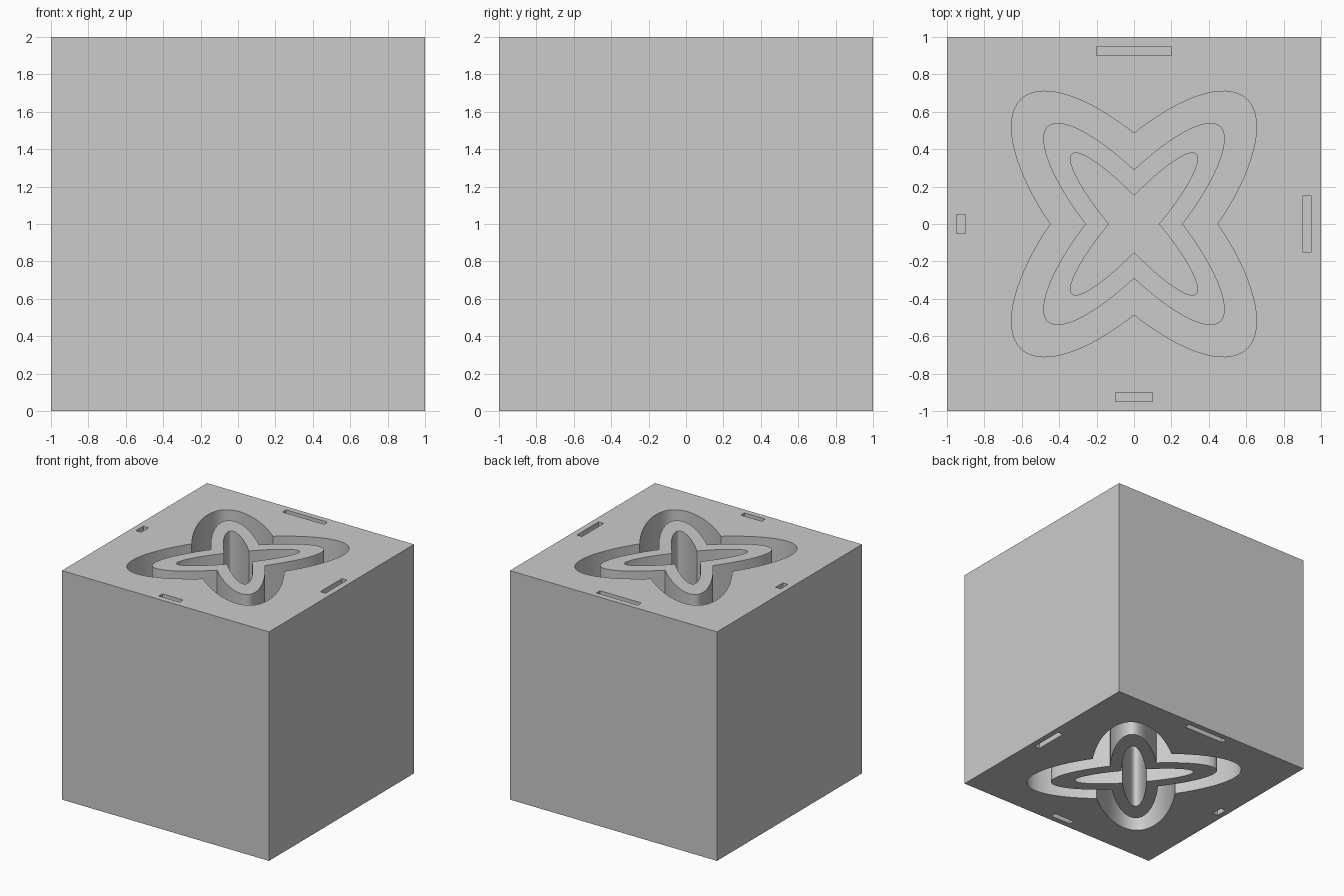
import bpy, bmesh, math

cube = bpy.data.objects.get("Cube")
if cube:
    bpy.data.objects.remove(cube, do_unlink=True)

HEIGHT, DEPTH, STEPS = 2.0, 0.8, 40


def rectangle(cx, cy, w, d):
    return [(cx + sx * w / 2, cy + sy * d / 2)
            for sx, sy in ((-1, -1), (1, -1), (1, 1), (-1, 1))]


def crossed_ellipses(hx, hy, c):
    """Outline of two mirrored slanted ellipses; hx, hy are half extents, c the slant."""
    k = math.sqrt(hx * hx * hy * hy - c * c)
    start = -math.atan2(c, k)
    arc = []
    for i in range(STEPS + 1):
        t = start + (math.pi / 2 - start) * i / STEPS
        arc.append((hx * math.cos(t), (c * math.cos(t) + k * math.sin(t)) / hx))
    arc[0], arc[-1] = (arc[0][0], 0.0), (0.0, arc[-1][1])
    half = arc + [(-x, y) for x, y in arc[-2::-1]]
    return half + [(x, -y) for x, y in half[-2:0:-1]]


bm = bmesh.new()


def ring(points, z):
    verts = [bm.verts.new((x, y, z)) for x, y in points]
    edges = [bm.edges.new((v, verts[i - 1])) for i, v in enumerate(verts)]
    return verts, edges


def wall(a, b):
    for i in range(len(a)):
        bm.faces.new((a[i - 1], a[i], b[i], b[i - 1]))


def fill(*loops):
    bmesh.ops.triangle_fill(bm, use_beauty=True, normal=(0, 0, 1),
                            edges=[e for loop in loops for e in loop[1]])


square = rectangle(0, 0, 2, 2)
stars = [crossed_ellipses(0.655, 0.71, 0.34),
         crossed_ellipses(0.485, 0.54, 0.221),
         crossed_ellipses(0.34, 0.38, 0.1187)]
slots = [rectangle(0, 0.925, 0.4, 0.05), rectangle(0.925, 0, 0.05, 0.3),
         rectangle(0, -0.925, 0.2, 0.05), rectangle(-0.925, 0, 0.05, 0.1)]

# Same recessed pattern in the top and the bottom
rims = []
for z, floor in ((HEIGHT, HEIGHT - DEPTH), (0, DEPTH)):
    rim = ring(square, z)
    rims.append(rim[0])
    upper = [ring(p, z) for p in stars + slots]
    lower = [ring(p, floor) for p in stars + slots]
    for a, b in zip(upper, lower):
        wall(a[0], b[0])
    fill(rim, upper[0], *upper[3:])      # outer cap
    fill(upper[1], upper[2])             # raised star rim
    fill(lower[0], lower[1])             # groove floor
    for pocket in lower[2:]:             # centre pocket and slot floors
        fill(pocket)
wall(*rims)
bmesh.ops.recalc_face_normals(bm, faces=bm.faces[:])

mesh = bpy.data.meshes.new("grooved_block")
bm.to_mesh(mesh)
bm.free()
block = bpy.data.objects.new("grooved_block", mesh)
bpy.context.collection.objects.link(block)

# Plain grey
grey = bpy.data.materials.new("light_grey")
grey.use_nodes = True
colour = (0.6, 0.6, 0.6, 1)
grey.diffuse_color = colour
grey.node_tree.nodes["Principled BSDF"].inputs["Base Color"].default_value = colour
mesh.materials.append(grey)

bpy.context.view_layer.objects.active = block
block.select_set(True)
bpy.ops.object.shade_smooth_by_angle(angle=math.radians(30))
